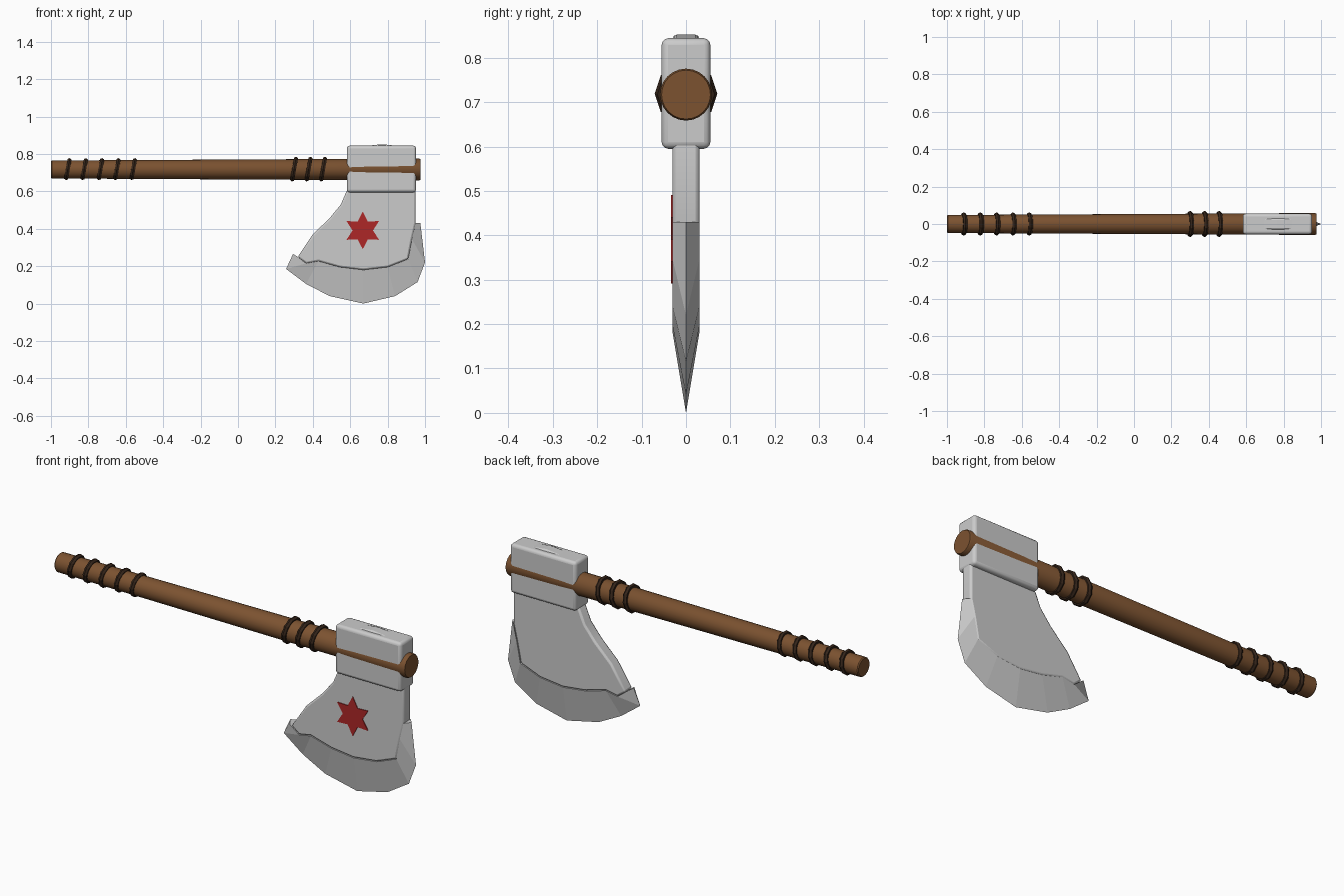
import bpy, bmesh
from math import sin, cos, pi, radians
from mathutils import Matrix

if "Cube" in bpy.data.objects:
    bpy.data.objects.remove(bpy.data.objects["Cube"])


def material(name, color):
    m = bpy.data.materials.new(name)
    m.diffuse_color = (*color, 1)
    m.use_nodes = True
    m.node_tree.nodes["Principled BSDF"].inputs["Base Color"].default_value = m.diffuse_color
    return m


wood = material("wood", (0.20, 0.085, 0.03))
leather = material("leather", (0.035, 0.018, 0.01))
red = material("red_paint", (0.42, 0.02, 0.02))


def make(name, verts, faces, mat=None, bevel=0, segments=2, smooth=None):
    me = bpy.data.meshes.new(name)
    me.from_pydata(verts, [], faces)
    bm = bmesh.new()
    bm.from_mesh(me)
    bmesh.ops.recalc_face_normals(bm, faces=bm.faces)
    bm.to_mesh(me)
    bm.free()
    ob = bpy.data.objects.new(name, me)
    bpy.context.collection.objects.link(ob)
    if mat:
        me.materials.append(mat)
    if bevel:
        b = ob.modifiers.new("bevel", 'BEVEL')
        b.width, b.segments = bevel, segments
        b.limit_method, b.angle_limit = 'ANGLE', radians(50)
    if smooth:
        bpy.ops.object.select_all(action='DESELECT')
        ob.select_set(True)
        bpy.context.view_layer.objects.active = ob
        bpy.ops.object.shade_smooth_by_angle(angle=radians(smooth))
    return ob


def slab(name, outline, y0, y1, **kw):
    """Extrude an (x, z) outline between two y values."""
    n = len(outline)
    verts = [(x, y, z) for y in (y0, y1) for x, z in outline]
    faces = [list(range(n)), list(range(n, 2 * n))]
    faces += [(i, (i + 1) % n, n + (i + 1) % n, n + i) for i in range(n)]
    return make(name, verts, faces, **kw)


AXIS_Z = 0.717

# Tapered handle, slightly chamfered at both ends
N = 24
rings = [(-1, .044), (-.995, .048), (.968, .0585), (.975, .055)]
verts = [(x, r * cos(2 * pi * i / N), AXIS_Z + r * sin(2 * pi * i / N))
         for x, r in rings for i in range(N)]
faces = [(k * N + i, k * N + (i + 1) % N, (k + 1) * N + (i + 1) % N, (k + 1) * N + i)
         for k in range(len(rings) - 1) for i in range(N)]
faces += [list(range(N)), list(range(3 * N, 4 * N))]
make("handle", verts, faces, mat=wood, smooth=30)

# Tilted grip bands: five at the butt, three below the head
bands = [(-.91 + .0875 * i, .050) for i in range(5)] + [(.30 + .0775 * i, .058) for i in range(3)]
for i, (x, r) in enumerate(bands):
    bpy.ops.mesh.primitive_torus_add(major_segments=10, minor_segments=6,
                                     major_radius=r, minor_radius=.0125)
    ob = bpy.context.object
    ob.name = f"grip_band_{i + 1}"
    ob.data.transform(Matrix.Translation((x, 0, AXIS_Z + .002))
                      @ Matrix.Rotation(radians(100), 4, 'Y')
                      @ Matrix.Rotation(radians(90), 4, 'Z'))
    ob.data.materials.append(leather)

# Head socket around the handle
slab("head_socket", [(.582, .595), (.952, .595), (.952, .844), (.582, .844)],
     -.055, .055, bevel=.015, segments=3, smooth=40)

# Blade body, running up through the socket to a low crown on top
lower = [(.364, .215), (.43, .227), (.545, .195), (.67, .18), (.80, .195), (.91, .238)]
body = [(.62, .836), (.60, .62), (.58, .60), (.55, .53), (.49, .457), (.40, .37), (.32, .25)]
body += lower + [(.93, .345), (.95, .43), (.95, .60), (.92, .836), (.77, .852)]
slab("blade_body", body, -.03, .03, bevel=.009, segments=2, smooth=40)

# Cutting edge: wedge from the body's lower rim to a sharp outer arc
inner = [(.312, .255)] + lower + [(.93, .345), (.95, .43)]
outer = [(.294, .265), (.257, .185), (.364, .105), (.49, .04), (.67, 0),
         (.84, .04), (.96, .115), (1.0, .22), (.975, .43)]
n = len(inner)
verts = [(x, y, z) for pts, y in ((inner, -.03), (inner, .03), (outer, 0)) for x, z in pts]
faces = [(0, n, 2 * n), (n - 1, 2 * n - 1, 3 * n - 1)]
for i in range(n - 1):
    a, b, c = i, n + i, 2 * n + i
    faces += [(a, a + 1, c + 1, c), (b, b + 1, c + 1, c), (a, a + 1, b + 1, b)]
make("cutting_edge", verts, faces)

# Six-pointed star painted on the front face
star = []
for i in range(12):
    r, t = (.055 if i % 2 else .1), i * pi / 6
    star.append((.667 + r * sin(t), .391 + r * cos(t)))
slab("star_emblem", star, -.0335, -.028, mat=red)
